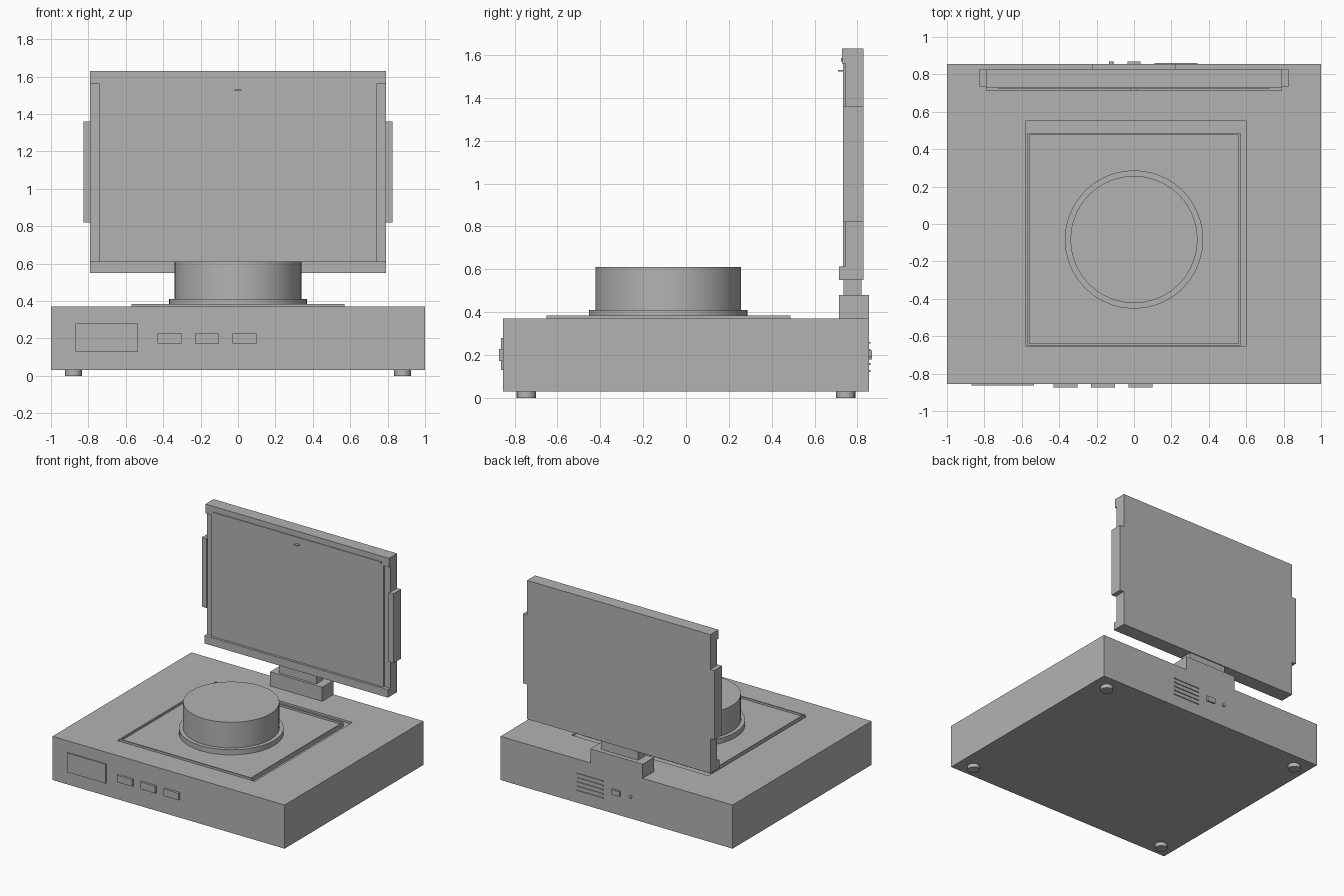
import bpy, bmesh, math
from mathutils import Matrix

cube = bpy.data.objects.get("Cube")
if cube:
    bpy.data.objects.remove(cube, do_unlink=True)

grey = bpy.data.materials.new("plain_grey")
grey.use_nodes = True
COLOUR = (0.45, 0.45, 0.45, 1)
grey.diffuse_color = COLOUR
grey.node_tree.nodes["Principled BSDF"].inputs["Base Color"].default_value = COLOUR


def finish(name, bm):
    bmesh.ops.recalc_face_normals(bm, faces=bm.faces)
    mesh = bpy.data.meshes.new(name)
    bm.to_mesh(mesh)
    bm.free()
    mesh.materials.append(grey)
    obj = bpy.data.objects.new(name, mesh)
    bpy.context.collection.objects.link(obj)
    return obj


def tiers(name, rects):
    """Solid through stacked rectangles (x0, x1, y0, y1, z), capped at both ends."""
    bm = bmesh.new()
    loops = [[bm.verts.new(p) for p in
              ((a, c, z), (b, c, z), (b, d, z), (a, d, z))]
             for a, b, c, d, z in rects]
    for low, high in zip(loops, loops[1:]):
        for i in range(4):
            j = (i + 1) % 4
            bm.faces.new((low[i], low[j], high[j], high[i]))
    bm.faces.new(loops[0][::-1])
    bm.faces.new(loops[-1])
    return finish(name, bm)


def box(name, x, y, z):
    return tiers(name, [(*x, *y, z[0]), (*x, *y, z[1])])


def disc(name, centre, radius, depth, axis="Z", sides=40):
    bm = bmesh.new()
    turn = Matrix.Rotation(math.pi / 2, 4, "X") if axis == "Y" else Matrix()
    bmesh.ops.create_cone(bm, cap_ends=True, segments=sides, radius1=radius,
                          radius2=radius, depth=depth,
                          matrix=Matrix.Translation(centre) @ turn)
    obj = finish(name, bm)
    bpy.ops.object.select_all(action="DESELECT")
    obj.select_set(True)
    bpy.context.view_layer.objects.active = obj
    bpy.ops.object.shade_smooth_by_angle(angle=math.radians(35))
    return obj


# Housing with a shallow square well in its top
DEPTH, TOP, WELL = 0.855, 0.37, 0.355
tiers("housing", [
    (-1, 1, -DEPTH, DEPTH, 0.03),
    (-1, 1, -DEPTH, DEPTH, TOP),
    (-0.58, 0.6, -0.652, 0.55, TOP),
    (-0.58, 0.6, -0.652, 0.55, WELL),
])

# Tray with a thin raised rim
tiers("tray", [
    (-0.57, 0.57, -0.65, 0.487, WELL - 0.01),
    (-0.57, 0.57, -0.65, 0.487, 0.385),
    (-0.56, 0.56, -0.64, 0.477, 0.385),
    (-0.56, 0.56, -0.64, 0.477, TOP),
])

# Round platform
disc("platform_ring", (0, -0.083, 0.385), 0.37, 0.05)
disc("platform_drum", (0, -0.083, 0.505), 0.34, 0.21)

# Feet
for x in (-0.88, 0.88):
    for y in (-0.745, 0.745):
        disc("foot", (x, y, 0.018), 0.045, 0.036, sides=24)

# Front panel
box("front_display", (-0.87, -0.535), (-0.864, -0.85), (0.13, 0.28))
for i in range(3):
    x = -0.43 + 0.2 * i
    box("front_button", (x, x + 0.128), (-0.873, -0.85), (0.172, 0.227))

# Rear vents and sockets
for i in range(5):
    z = 0.125 + 0.033 * i
    box("rear_vent", (0.11, 0.34), (0.85, 0.862), (z - 0.004, z + 0.004))
box("rear_socket", (-0.035, 0.035), (0.85, 0.868), (0.18, 0.22))
disc("rear_jack", (-0.122, 0.858, 0.2), 0.012, 0.02, "Y", 16)

# Screen stand
box("stand_block", (-0.225, 0.225), (0.715, DEPTH), (0.36, 0.48))
box("stand_neck", (-0.16, 0.16), (0.735, 0.82), (0.475, 0.56))

# Screen
BACK = 0.828
box("screen_core", (-0.79, 0.79), (0.745, BACK), (0.6, 1.57))
box("screen_top_bar", (-0.79, 0.79), (0.728, BACK), (1.56, 1.63))
box("screen_bottom_bar", (-0.79, 0.79), (0.715, BACK), (0.55, 0.612))
box("screen_face", (-0.74, 0.74), (0.733, 0.76), (0.605, 1.565))
box("light_strip", (-0.725, 0.725), (0.723, 0.74), (1.57, 1.586))
box("camera_tab", (-0.018, 0.018), (0.71, 0.74), (1.523, 1.531))
for side in (-1, 1):
    box("side_grip", sorted((side * 0.785, side * 0.825)),
        (0.733, BACK), (0.82, 1.36))
